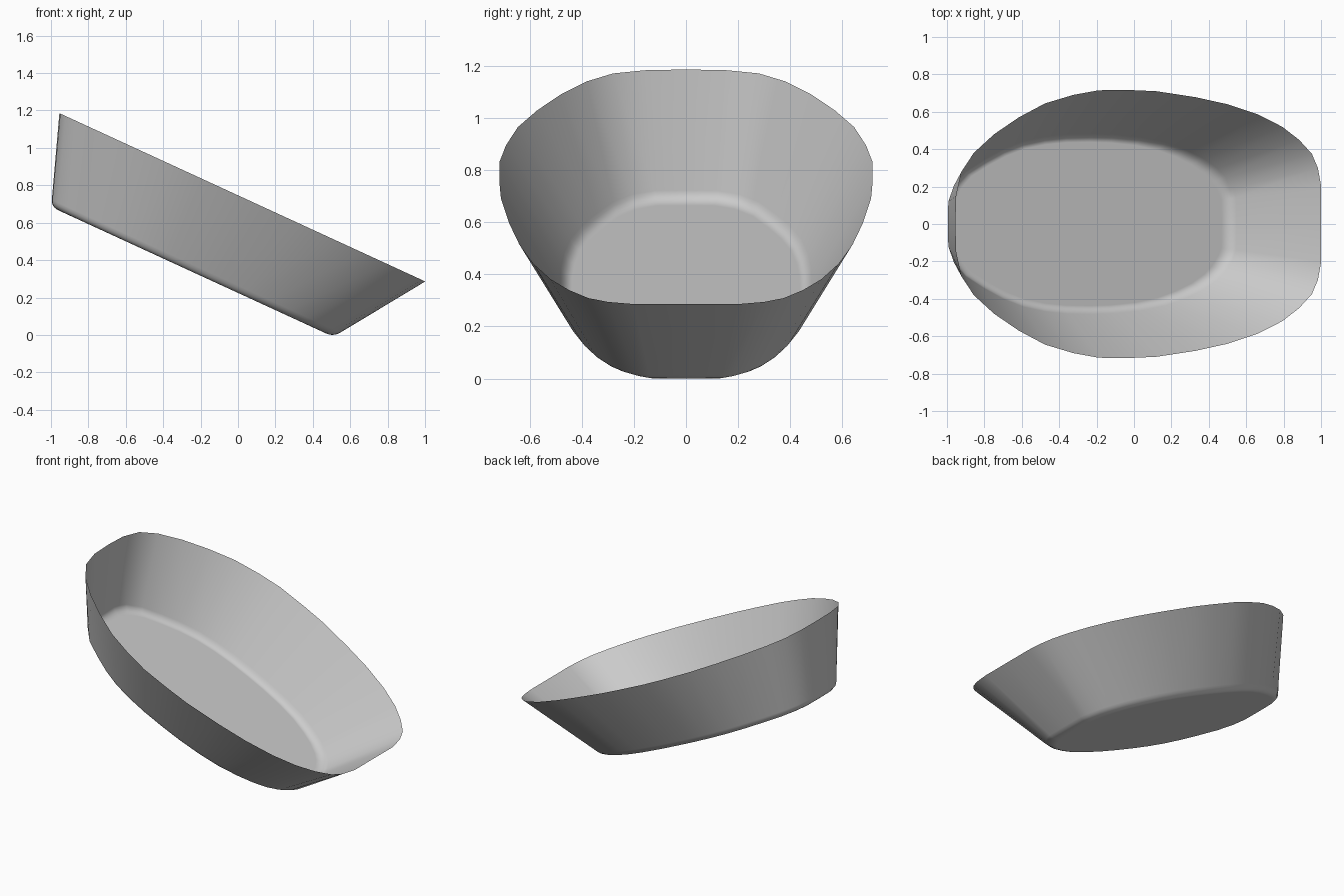
import bpy, bmesh, math
from mathutils import Vector

if "Cube" in bpy.data.objects:
    bpy.data.objects.remove(bpy.data.objects["Cube"])

TILT = math.radians(24.7)
RIM_H, WALL_H, FLOOR_H = 0.678, 0.24, 0.204
FLOOR_MID = Vector((-0.357, 0, FLOOR_H))

# half outlines in the tilted plane: rim, and lower end of the straight wall
RIM = [(-1.363, 0), (-1.358, .15), (-1.327, .28), (-1.255, .38), (-1.135, .48),
       (-.99, .57), (-.835, .645), (-.67, .69), (-.52, .715), (-.33, .716),
       (-.18, .71), (.05, .678), (.24, .64), (.42, .585), (.56, .52),
       (.66, .45), (.735, .375), (.77, .3), (.79, .2), (.79, 0)]
BASE = [(-1.206, 0), (-1.203, .12), (-1.17, .205), (-1.10, .28), (-.99, .345),
        (-.88, .40), (-.76, .443), (-.63, .468), (-.50, .48), (-.35, .482),
        (-.22, .478), (-.06, .462), (.08, .435), (.20, .395), (.30, .35),
        (.38, .298), (.43, .25), (.47, .19), (.49, .14), (.492, 0)]


def closed(half, h):
    """Mirror a half outline across y = 0 into a full loop at height h."""
    pts = half + [(u, -y) for u, y in half[-2:0:-1]]
    return [Vector((u, y, h)) for u, y in pts]


rim, wall = closed(RIM, RIM_H), closed(BASE, WALL_H)
rings = [rim, wall]

# rounded transition from wall to floor
k = (WALL_H - FLOOR_H) / (RIM_H - WALL_H)
corner = [w + (w - r) * k for r, w in zip(rim, wall)]
floor = [FLOOR_MID + (c - FLOOR_MID) * 0.945 for c in corner]
STEPS = 5
for i in range(1, STEPS + 1):
    t = i / STEPS
    rings.append([w * (1 - t) ** 2 + c * 2 * t * (1 - t) + f * t * t
                  for w, c, f in zip(wall, corner, floor)])

# open tub: wall, fillet and floor
bm = bmesh.new()
loops = [[bm.verts.new(p) for p in ring] for ring in rings]
n = len(rim)
for a, b in zip(loops, loops[1:]):
    for i in range(n):
        j = (i + 1) % n
        bm.faces.new((a[i], a[j], b[j], b[i]))
bm.faces.new(loops[-1])
bm.normal_update()
# outside of the floor faces down
if bm.faces[:][-1].normal.z > 0:
    bmesh.ops.reverse_faces(bm, faces=bm.faces[:])
bmesh.ops.recalc_face_normals(bm, faces=bm.faces[:])
for f in bm.faces:
    f.smooth = True

mesh = bpy.data.meshes.new("tilted_tub")
bm.to_mesh(mesh)
bm.free()
tub = bpy.data.objects.new("tilted_tub", mesh)
bpy.context.collection.objects.link(tub)
tub.rotation_euler = (0, TILT, 0)
weighted = tub.modifiers.new("weighted_normals", 'WEIGHTED_NORMAL')
weighted.keep_sharp = True
